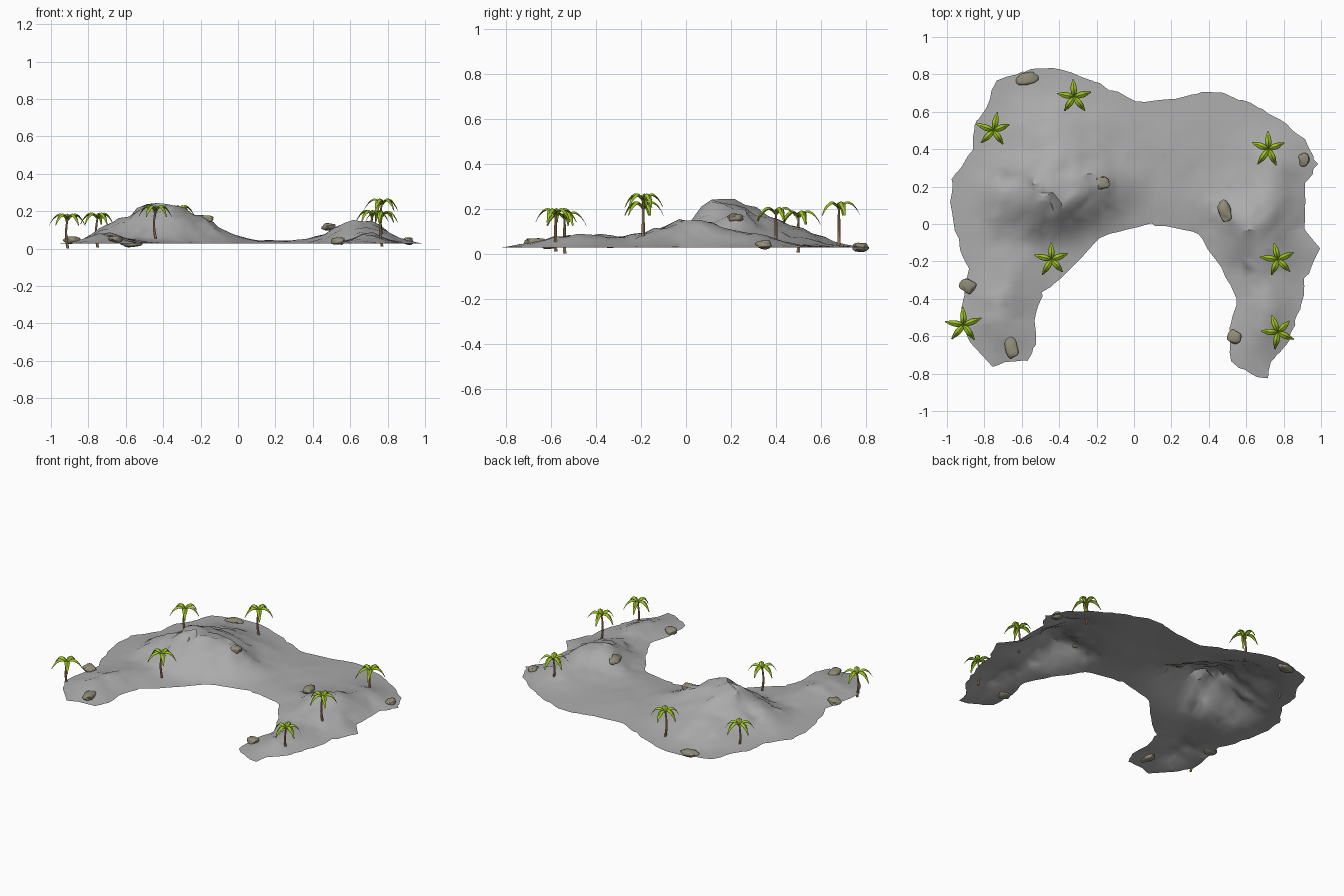
import bpy, bmesh, math, random
from mathutils import Vector, Matrix, noise

random.seed(4)
cube = bpy.data.objects.get("Cube")
if cube:
    bpy.data.objects.remove(cube, do_unlink=True)


def material(name, red, green, blue):
    mat = bpy.data.materials.new(name)
    mat.use_nodes = True
    mat.diffuse_color = (red, green, blue, 1)
    shader = mat.node_tree.nodes["Principled BSDF"]
    shader.inputs["Base Color"].default_value = (red, green, blue, 1)
    shader.inputs["Roughness"].default_value = 0.9
    return mat


ground_grey = material("ground grey", .41, .41, .41)
stone = material("stone beige", .29, .27, .19)
bark = material("bark brown", .5, .31, .16)
leaf_lime = material("leaf lime", .35, .55, .015)
leaf_green = material("leaf dark green", .17, .32, .01)


def finish(bm, name, mats, angle):
    mesh = bpy.data.meshes.new(name)
    bm.to_mesh(mesh)
    bm.free()
    for mat in mats:
        mesh.materials.append(mat)
    obj = bpy.data.objects.new(name, mesh)
    bpy.context.collection.objects.link(obj)
    bpy.ops.object.select_all(action="DESELECT")
    obj.select_set(True)
    bpy.context.view_layer.objects.active = obj
    bpy.ops.object.shade_smooth_by_angle(angle=math.radians(angle))


# Shoreline of the horseshoe island, clockwise from the back right corner
SHORE = [Vector(p) for p in (
    (-.74, .77), (-.55, .83), (-.38, .83), (-.21, .76), (-.1, .71), (.02, .65),
    (.22, .67), (.33, .7), (.49, .7), (.62, .65), (.78, .56), (.91, .45),
    (.98, .32), (.92, .21), (.91, -.02), (1, -.13), (.93, -.27), (.89, -.45),
    (.83, -.62), (.75, -.72), (.71, -.82), (.65, -.82), (.51, -.73), (.51, -.56),
    (.55, -.4), (.47, -.24), (.34, -.05), (.09, 0), (-.18, -.07), (-.34, -.24),
    (-.49, -.37), (-.53, -.51), (-.52, -.64), (-.57, -.73), (-.65, -.74),
    (-.76, -.76), (-.87, -.64), (-.93, -.53), (-.91, -.37), (-.89, -.24),
    (-.96, -.03), (-.98, .11), (-.97, .24), (-.86, .4), (-.85, .53), (-.78, .63))]
SHORE_Z = .027

# Hills: centre x, centre y, height, spread x, spread y
HILLS = ((-.43, .15, .195, .28, .18), (-.42, .42, .09, .26, .22), (-.17, .22, .03, .13, .15),
         (-.7, -.42, .055, .2, .3), (.67, -.01, .112, .23, .2), (.7, -.5, .065, .15, .25),
         (.75, .3, .05, .18, .2), (.2, .3, .015, .4, .4))


def shore_distance(p):
    best = 9
    for a, b in zip(SHORE, SHORE[1:] + SHORE[:1]):
        edge = b - a
        t = max(0, min(1, (p - a).dot(edge) / edge.length_squared))
        best = min(best, (p - a - edge * t).length)
    return best


def ground_height(x, y):
    t = min(1, shore_distance(Vector((x, y))) / .2)
    rise = sum(h * math.exp(-((x - cx) / sx) ** 2 - ((y - cy) / sy) ** 2)
               for cx, cy, h, sx, sy in HILLS)
    rough = noise.noise(Vector((x * 6, y * 6, 2))) + noise.noise(Vector((x * 14, y * 14, 5)))
    return SHORE_Z + t * (1.7 - .7 * t) * rise * (1 + .28 * rough)


# Island: outline filled, cut into a grid, jittered and raised into an open shell
bm = bmesh.new()
bm.faces.new([bm.verts.new((p.x, p.y, 0)) for p in reversed(SHORE)])
bm.normal_update()
bmesh.ops.triangulate(bm, faces=bm.faces[:])
STEP = .05
for axis in (Vector((1, 0, 0)), Vector((0, 1, 0))):
    for i in range(-20, 21):
        bmesh.ops.bisect_plane(bm, geom=bm.verts[:] + bm.edges[:] + bm.faces[:],
                               plane_co=axis * (i + .3) * STEP, plane_no=axis)
bmesh.ops.remove_doubles(bm, verts=bm.verts[:], dist=.012)
bmesh.ops.triangulate(bm, faces=bm.faces[:])
for v in bm.verts:
    height = ground_height(v.co.x, v.co.y)
    v.co += Vector((random.uniform(-1, 1), random.uniform(-1, 1), 0)) * .006
    v.co.x = min(1, v.co.x)
    v.co.z = height
bm.normal_update()
for f in bm.faces:
    if f.normal.z < 0:
        f.normal_flip()
finish(bm, "island_ground", [ground_grey], 40)


# Palm: bent tapering trunk and five arched, lightly folded fronds
def palm(x, y, base, top, turn):
    bm = bmesh.new()
    crown = Vector((x, y, top - .032))
    rings = []
    for i in range(6):
        t = i / 5
        centre = Vector((x - .01 * math.sin(t * 3), y, base + (crown.z - base) * t))
        radius = .008 - .003 * t
        rings.append([bm.verts.new(centre + Vector((math.cos(a), math.sin(a), 0)) * radius)
                      for a in (k * math.tau / 7 for k in range(7))])
    for low, high in zip(rings, rings[1:]):
        for k in range(7):
            n = (k + 1) % 7
            bm.faces.new((low[k], low[n], high[n], high[k]))
    bm.faces.new(rings[0][::-1])
    finish(bm, "palm_trunk", [bark], 50)

    bm = bmesh.new()
    for k in range(5):
        a = math.radians(turn + 72 * k + random.uniform(-9, 9))
        out, side = Vector((math.cos(a), math.sin(a), 0)), Vector((-math.sin(a), math.cos(a), 0))
        reach = random.uniform(.088, .102)
        rows = []
        for i in range(9):
            t = i / 8
            spine = crown + out * reach * t + Vector((0, 0, .145 * t - .178 * t * t))
            width = .003 + .014 * math.sin(math.pi * min(1, t * .9 + .08)) ** .8 * (1 - t ** 5)
            rows.append([bm.verts.new(spine + side * width * s - Vector((0, 0, abs(s) * width * .6)))
                         for s in (-1, -.7, 0, .7, 1)])
        for near, far in zip(rows, rows[1:]):
            for j in range(4):
                f = bm.faces.new((near[j], far[j], far[j + 1], near[j + 1]))
                f.material_index = int(j in (0, 3))
    finish(bm, "palm_fronds", [leaf_lime, leaf_green], 35)


for spot in ((-.91, -.54, 0, .19, 20), (-.75, .5, .005, .195, 15), (-.44, -.19, .05, .235, 18),
             (-.32, .68, .035, .235, 23), (.72, .4, .03, .21, 15), (.77, -.19, .07, .27, 25),
             (.77, -.58, .01, .205, 40)):
    palm(*spot)


# Boulders: lumpy flattened stones
def boulder(x, y, z, length, width, turn):
    bm = bmesh.new()
    bmesh.ops.create_icosphere(bm, subdivisions=3, radius=1)
    for v in bm.verts:
        p = v.co.copy()
        p *= 1 + .35 * noise.noise(p * 1.3 + Vector((x, y, z)) * 9)
        v.co = Vector([math.copysign(abs(c) ** .8, c) for c in p])
    bmesh.ops.transform(bm, verts=bm.verts[:], matrix=Matrix.Translation((x, y, z))
                        @ Matrix.Rotation(math.radians(turn), 4, "Z")
                        @ Matrix.Diagonal((length, width, .019, 1)))
    finish(bm, "boulder", [stone], 40)


for spot in ((-.57, .775, .028, .055, .033, 10), (-.17, .22, .16, .04, .033, 0),
             (.485, .07, .115, .055, .033, 110), (.91, .345, .04, .028, .033, 0),
             (-.89, -.33, .045, .04, .036, -20), (-.655, -.66, .05, .055, .033, 105),
             (.535, -.605, .04, .038, .034, -30)):
    boulder(*spot)
